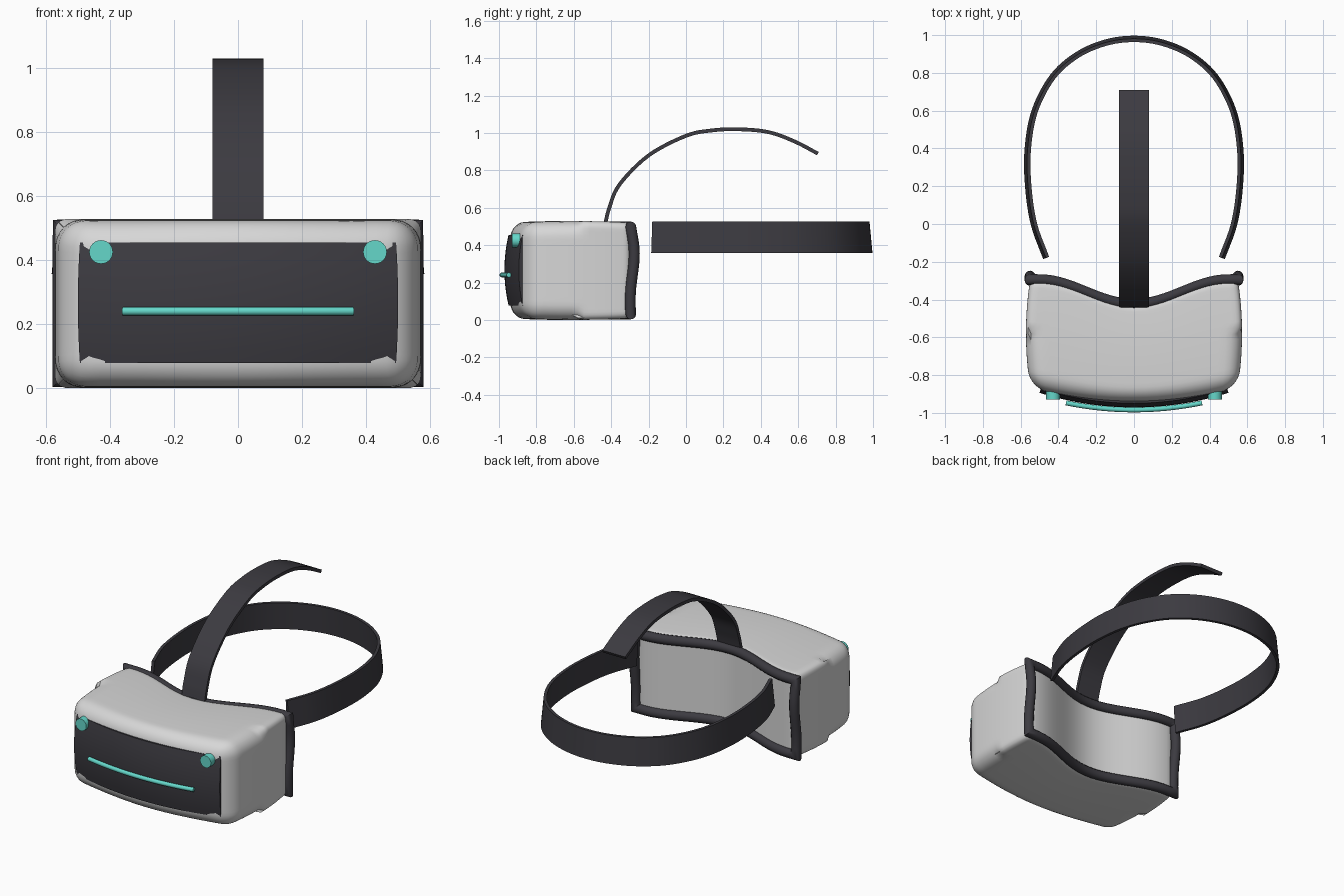
import bpy, bmesh, math
from mathutils import Vector

if "Cube" in bpy.data.objects:
    bpy.data.objects.remove(bpy.data.objects["Cube"], do_unlink=True)


def material(name, rgb):
    m = bpy.data.materials.new(name)
    m.use_nodes = True
    m.diffuse_color = (*rgb, 1)
    m.node_tree.nodes["Principled BSDF"].inputs["Base Color"].default_value = (*rgb, 1)
    return m


shell = material("light grey shell", (0.68, 0.68, 0.68))
dark = material("charcoal fabric", (0.045, 0.043, 0.052))
teal = material("teal accent", (0.13, 0.68, 0.59))


def finish(name, bm, mat, angle=40):
    bmesh.ops.recalc_face_normals(bm, faces=bm.faces)
    mesh = bpy.data.meshes.new(name)
    bm.to_mesh(mesh)
    bm.free()
    mesh.materials.append(mat)
    ob = bpy.data.objects.new(name, mesh)
    bpy.context.collection.objects.link(ob)
    bpy.ops.object.select_all(action='DESELECT')
    ob.select_set(True)
    bpy.context.view_layer.objects.active = ob
    bpy.ops.object.shade_smooth_by_angle(angle=math.radians(angle))
    return ob


def smooth_path(pts, steps=6):
    """Catmull-Rom curve through the points."""
    p = [Vector(q) for q in pts]
    p = [2 * p[0] - p[1]] + p + [2 * p[-1] - p[-2]]
    out = []
    for a, b, c, d in zip(p, p[1:], p[2:], p[3:]):
        for i in range(steps):
            t = i / steps
            out.append(0.5 * (2 * b + (c - a) * t + (2 * a - 5 * b + 4 * c - d) * t ** 2
                              + (3 * b - a - 3 * c + d) * t ** 3))
    return out + [p[-2]]


def sweep(name, path, section, up, mat, closed=False):
    """Carry a (side, up) section along a path, mitred at corners."""
    bm = bmesh.new()
    path = [Vector(p) for p in path]
    up, n, rings = Vector(up), len(path), []
    for i, p in enumerate(path):
        before = path[i - 1] if closed or i else p
        after = path[(i + 1) % n] if closed or i < n - 1 else p
        d1 = (p - before).normalized()
        d2 = (after - p).normalized()
        t = (d1 + d2).normalized()
        mitre = 1 / max(0.6, t.dot(d2 if i < n - 1 else d1))
        side = t.cross(up).normalized() * mitre
        rings.append([bm.verts.new(p + side * a + up * b) for a, b in section])
    pairs = list(zip(rings, rings[1:])) + ([(rings[-1], rings[0])] if closed else [])
    k = len(section)
    for r, s in pairs:
        for j in range(k):
            bm.faces.new((r[j], r[(j + 1) % k], s[(j + 1) % k], s[j]))
    if not closed:
        bm.faces.new(rings[0])
        bm.faces.new(rings[-1])
    return finish(name, bm, mat)


def circle(r, n=12):
    return [(r * math.cos(math.tau * i / n), r * math.sin(math.tau * i / n)) for i in range(n)]


def face_wave(x):
    """Depth of the brow and nose recess."""
    return 0.065 * (1 + math.cos(math.pi * min(abs(x) / 0.5, 1)))


def frange(a, b, n):
    return [a + (b - a) * i / n for i in range(n + 1)]


# Headset shell: rounded box, bulged, bowed at the front and hollowed at the back
bm = bmesh.new()
bmesh.ops.create_cube(bm, size=2)
bmesh.ops.subdivide_edges(bm, edges=bm.edges, cuts=27, use_grid_fill=True)
half = Vector((0.55, 0.285, 0.255))
for v in bm.verts:
    p = Vector([math.sin(c * math.pi / 2) * h for c, h in zip(v.co, half)])
    r = 0.085 if p.y < 0 else 0.035
    q = Vector([max(r - h, min(h - r, c)) for c, h in zip(p, half)])
    p = q + (p - q).normalized() * r
    k = p.y / half.y
    front = (1 - k) / 2
    p.x *= 1 + 0.04 * (1 - k * k)
    p.z *= 1 + 0.035 * (1 - k * k)
    bow = 0.075 * (1 - (p.x / half.x) ** 2)
    p.y -= bow * front + face_wave(p.x) * (1 - front)
    v.co = p + Vector((0, -0.58, 0.265))
finish("headset_shell", bm, shell, 60)

# Face cushion: tube around the back rim
low, high, wide = 0.033, 0.497, 0.55
rim = [(x, -0.295 - face_wave(x), high) for x in frange(-wide, wide, 28)]
sides = frange(high, low, 10)[1:-1]


def side_y(z):
    s = (z - low) / (high - low)
    return -0.297 + 0.014 * math.sin(math.pi * s) - 0.01 * math.sin(math.tau * s)


rim += [(wide, side_y(z), z) for z in sides]
rim += [(x, -0.295 - face_wave(x), low) for x in frange(wide, -wide, 28)]
rim += [(-wide, side_y(z), z) for z in reversed(sides)]
sweep("face_cushion", rim, circle(0.029), (0, 1, 0), dark, closed=True)

# Front visor plate: curved both ways
zs = frange(-0.188, 0.188, 10)
outer = [(0.004 + 0.022 * (1 - (z / 0.188) ** 2), z) for z in zs]
inner = [(a - 0.03, z) for a, z in reversed(outer)]
sweep("visor_plate", [(x, -0.945 + 0.075 * (x / 0.49) ** 2, 0.267) for x in frange(-0.493, 0.493, 24)],
      outer + inner, (0, 0, 1), dark)

# Light bar across the visor
sweep("light_bar", [(x, -0.984 + 0.037 * (x / 0.36) ** 2, 0.241) for x in frange(-0.36, 0.36, 24)],
      circle(0.013), (0, 0, 1), teal)

# Round camera sensors
for side, label in ((1, "left"), (-1, "right")):
    x = side * 0.428
    sweep(label + "_camera", [(x, -0.88, 0.426), (x, -0.93, 0.426)], circle(0.037, 24), (0, 0, 1), teal)

# Head strap: leaning band around the back of the head
half_band = [(0.465, -0.18), (0.53, 0), (0.56, 0.2), (0.562, 0.4), (0.525, 0.6),
             (0.43, 0.78), (0.3, 0.895), (0.15, 0.96)]
band = [(x, y, 0.443) for x, y in half_band] + [(0, 0.98, 0.443)]
band += [(-x, y, 0.443) for x, y in reversed(half_band)]
lean = 0.008
section = [(0.009 - lean, 0.085), (0.009 + lean, -0.085), (lean - 0.009, -0.085), (-lean - 0.009, 0.085)]
sweep("head_strap", smooth_path(band), section, (0, 0, 1), dark)

# Top strap: arched band over the head
arch = [(-0.435, 0.5), (-0.41, 0.6), (-0.355, 0.725), (-0.2, 0.88), (0, 0.985), (0.14, 1.014),
        (0.28, 1.02), (0.44, 1.005), (0.58, 0.955), (0.705, 0.89)]
flat = [(0.01, 0.079), (0.01, -0.079), (-0.01, -0.079), (-0.01, 0.079)]
sweep("top_strap", smooth_path([(0, y, z) for y, z in arch]), flat, (1, 0, 0), dark)
